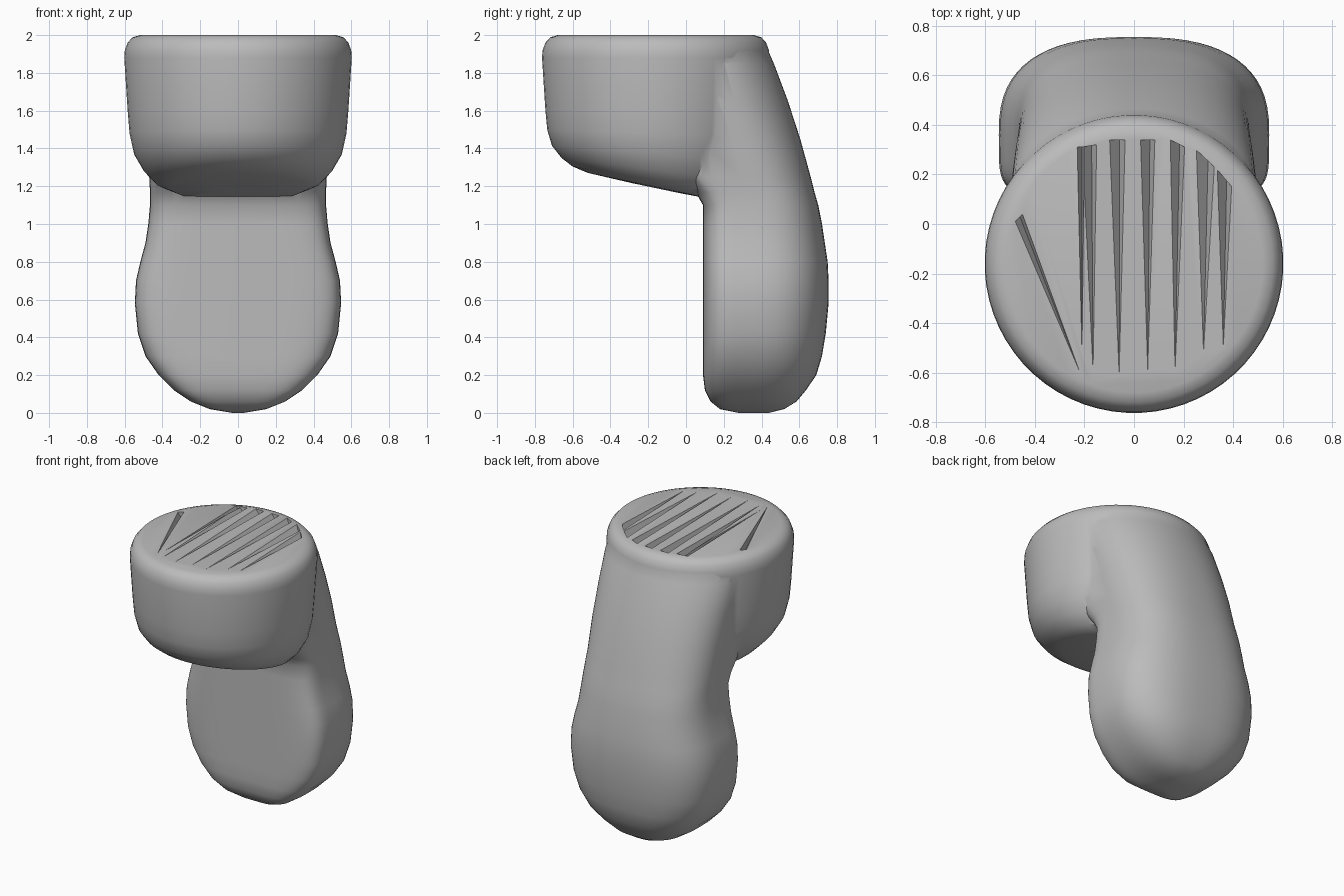
import bpy
import bmesh
from math import cos, sin, pi, radians, copysign
from mathutils import Vector

default_cube = bpy.data.objects.get("Cube")
if default_cube:
    bpy.data.objects.remove(default_cube, do_unlink=True)

# Single plain grey material
grey = bpy.data.materials.new("plain grey")
grey.use_nodes = True
colour = (0.5, 0.5, 0.5, 1)
grey.diffuse_color = colour
grey.node_tree.nodes["Principled BSDF"].inputs["Base Color"].default_value = colour

SIDES = 64


def finish(name, bm):
    """Turn a bmesh into a named object with outward normals."""
    bmesh.ops.recalc_face_normals(bm, faces=bm.faces[:])
    mesh = bpy.data.meshes.new(name)
    bm.to_mesh(mesh)
    bm.free()
    mesh.materials.append(grey)
    obj = bpy.data.objects.new(name, mesh)
    bpy.context.collection.objects.link(obj)
    return obj


def loft(name, rings):
    """Bridge equal closed rings and cap both ends."""
    bm = bmesh.new()
    loops = [[bm.verts.new(point) for point in ring] for ring in rings]
    for low, high in zip(loops, loops[1:]):
        for i in range(SIDES):
            j = (i + 1) % SIDES
            bm.faces.new((low[i], low[j], high[j], high[i]))
    bm.faces.new(loops[0])
    bm.faces.new(loops[-1])
    return finish(name, bm)


def power(value, exponent):
    return copysign(abs(value) ** exponent, value)


def body_ring(z, width, front, middle, back):
    """Section with a flat, tight-cornered front and a rounder back."""
    fade = min(max((z - 1) / 0.9, 0), 1)
    ring = []
    for i in range(SIDES):
        angle = 2 * pi * i / SIDES
        c, s = cos(angle), sin(angle)
        if abs(c) < 1e-6:
            c = 0.0
        if abs(s) < 1e-6:
            s = 0.0
        if s < 0:
            exponent, reach = 2 / 5, middle - front
        else:
            exponent, reach = 2 / (2.6 - 0.6 * fade), back - middle
        ring.append((width * power(c, exponent), middle + reach * power(s, exponent), z))
    return ring


def head_ring(radius, z, slant):
    """Circle whose underside drops towards the back."""
    ring = []
    for i in range(SIDES):
        angle = 2 * pi * (i + 0.5) / SIDES
        y = radius * sin(angle)
        ring.append((radius * cos(angle), y - 0.16, z - slant * y))
    return ring


# Upright body: height, half width, front, widest depth, back
body_sections = [
    (0, .03, .28, .36, .44),
    (.02, .15, .18, .34, .52),
    (.06, .25, .13, .34, .585),
    (.12, .34, .1, .35, .635),
    (.2, .42, .09, .36, .69),
    (.3, .49, .09, .36, .72),
    (.42, .53, .09, .36, .74),
    (.58, .546, .09, .36, .755),
    (.7, .54, .09, .36, .755),
    (.8, .517, .09, .36, .75),
    (.9, .49, .09, .36, .735),
    (1, .475, .09, .36, .72),
    (1.1, .466, .09, .36, .7),
    (1.17, .466, .05, .34, .68),
    (1.25, .47, -.02, .3, .66),
    (1.45, .48, -.1, .25, .605),
    (1.65, .49, -.1, .18, .54),
    (1.85, .5, -.1, .1, .465),
    (1.93, .49, -.1, .05, .43),
    (1.97, .46, -.1, .05, .395),
    (1.99, .42, -.1, .05, .34),
]
body = loft("curved_body", [body_ring(*row) for row in body_sections])

# Round head: radius, height, slant of the ring
head_sections = [
    (.12, 1.19, .21),
    (.36, 1.195, .21),
    (.44, 1.225, .18),
    (.5, 1.285, .13),
    (.55, 1.37, .08),
    (.575, 1.48, .03),
    (.585, 1.6, 0),
    (.603, 1.88, 0),
    (.6, 1.92, 0),
    (.585, 1.96, 0),
    (.56, 1.988, 0),
    (.52, 2, 0),
]
head = loft("round_head", [head_ring(*row) for row in head_sections])

# Tapering V-grooves in the top: two back corners, then the tip
grooves = [
    ((-.23, .31), (-.2, .31), (-.21, -.56)),
    ((-.21, .31), (-.15, .32), (-.165, -.63)),
    ((-.1, .34), (-.035, .34), (-.06, -.65)),
    ((.025, .34), (.085, .34), (.055, -.63)),
    ((.145, .34), (.205, .31), (.165, -.63)),
    ((.25, .3), (.325, .23), (.28, -.55)),
    ((.335, .22), (.395, .15), (.36, -.52)),
    ((-.48, .01), (-.45, .04), (-.21, -.62)),
]


def groove_cutter(index, left, right, tip):
    bm = bmesh.new()
    a, b, t = (bm.verts.new((x, y, 2.002)) for x, y in (left, right, tip))
    low = Vector(left).lerp(Vector(right), 0.65)
    d = bm.verts.new((low.x, low.y, 1.95))
    for corners in ((a, b, t), (a, d, b), (b, d, t), (t, d, a)):
        bm.faces.new(corners)
    cutter = finish("groove_cutter_%d" % index, bm)
    cutter.hide_render = True
    return cutter


def apply_boolean(target, tool, operation):
    bpy.context.view_layer.objects.active = target
    modifier = target.modifiers.new(operation.lower(), "BOOLEAN")
    modifier.operation = operation
    modifier.solver = "EXACT"
    modifier.object = tool
    bpy.ops.object.modifier_apply(modifier=modifier.name)
    bpy.data.objects.remove(tool, do_unlink=True)


# Merge head into body, then carve the grooves
apply_boolean(body, head, "UNION")
for index, groove in enumerate(grooves):
    apply_boolean(body, groove_cutter(index, *groove), "DIFFERENCE")
body.name = "curved_body_with_head"

# Smooth shading with crisp groove edges
bpy.ops.object.select_all(action="DESELECT")
body.select_set(True)
bpy.context.view_layer.objects.active = body
bpy.ops.object.shade_smooth_by_angle(angle=radians(40))
